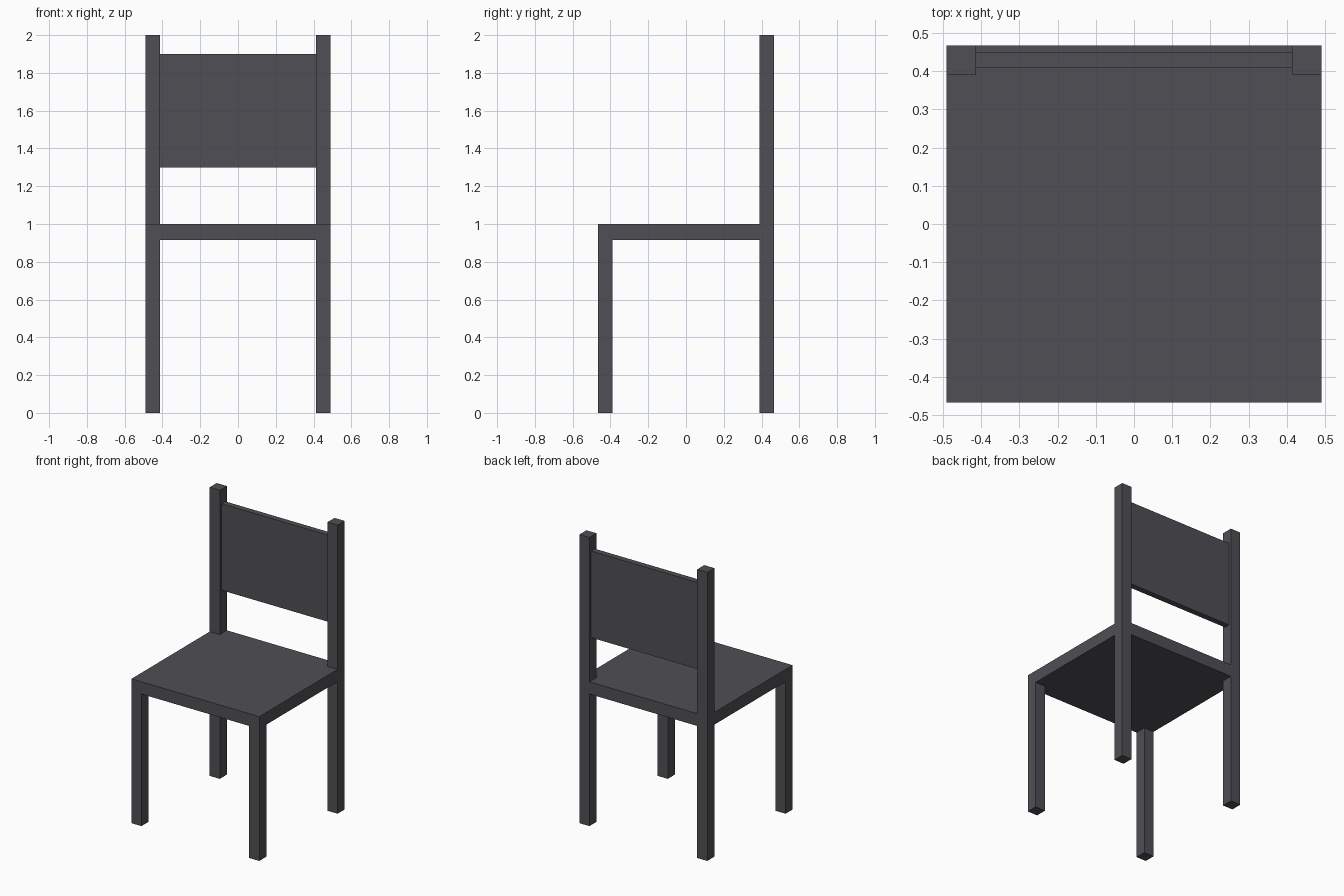
import bpy
import bmesh

if "Cube" in bpy.data.objects:
    bpy.data.objects.remove(bpy.data.objects["Cube"])

X, Y = 0.49, 0.467        # outer half width and half depth
LEG = 0.077               # square leg thickness
SEAT_Z0, SEAT_Z1 = 0.915, 1.0
XI, YI = X - LEG, Y - LEG  # inner leg faces

dark = bpy.data.materials.new("dark_grey")
dark.diffuse_color = (0.08, 0.08, 0.09, 1)
dark.use_nodes = True
dark.node_tree.nodes["Principled BSDF"].inputs["Base Color"].default_value = dark.diffuse_color


def prism(name, outline, z0, z1):
    """Extrude a flat xy outline from z0 up to z1."""
    bm = bmesh.new()
    base = bm.faces.new([bm.verts.new((x, y, z0)) for x, y in outline])
    top = bmesh.ops.extrude_face_region(bm, geom=[base])["geom"]
    verts = [v for v in top if isinstance(v, bmesh.types.BMVert)]
    bmesh.ops.translate(bm, verts=verts, vec=(0, 0, z1 - z0))
    bmesh.ops.recalc_face_normals(bm, faces=bm.faces)
    mesh = bpy.data.meshes.new(name)
    bm.to_mesh(mesh)
    bm.free()
    mesh.materials.append(dark)
    obj = bpy.data.objects.new(name, mesh)
    bpy.context.collection.objects.link(obj)
    return obj


def box(name, x0, x1, y0, y1, z0, z1):
    return prism(name, [(x0, y0), (x1, y0), (x1, y1), (x0, y1)], z0, z1)


# Seat slab, notched at the rear corners for the back posts
prism("seat", [(-X, -Y), (X, -Y), (X, YI), (XI, YI),
               (XI, Y), (-XI, Y), (-XI, YI), (-X, YI)], SEAT_Z0, SEAT_Z1)

# Front legs and full-height back posts on both sides
for side, x0 in (("left", -X), ("right", XI)):
    box("front_leg_" + side, x0, x0 + LEG, -Y, -YI, 0, SEAT_Z0)
    box("back_post_" + side, x0, x0 + LEG, YI, Y, 0, 2.0)

# Backrest panel between the posts
box("backrest", -XI, XI, 0.409, 0.45, 1.3, 1.9)
